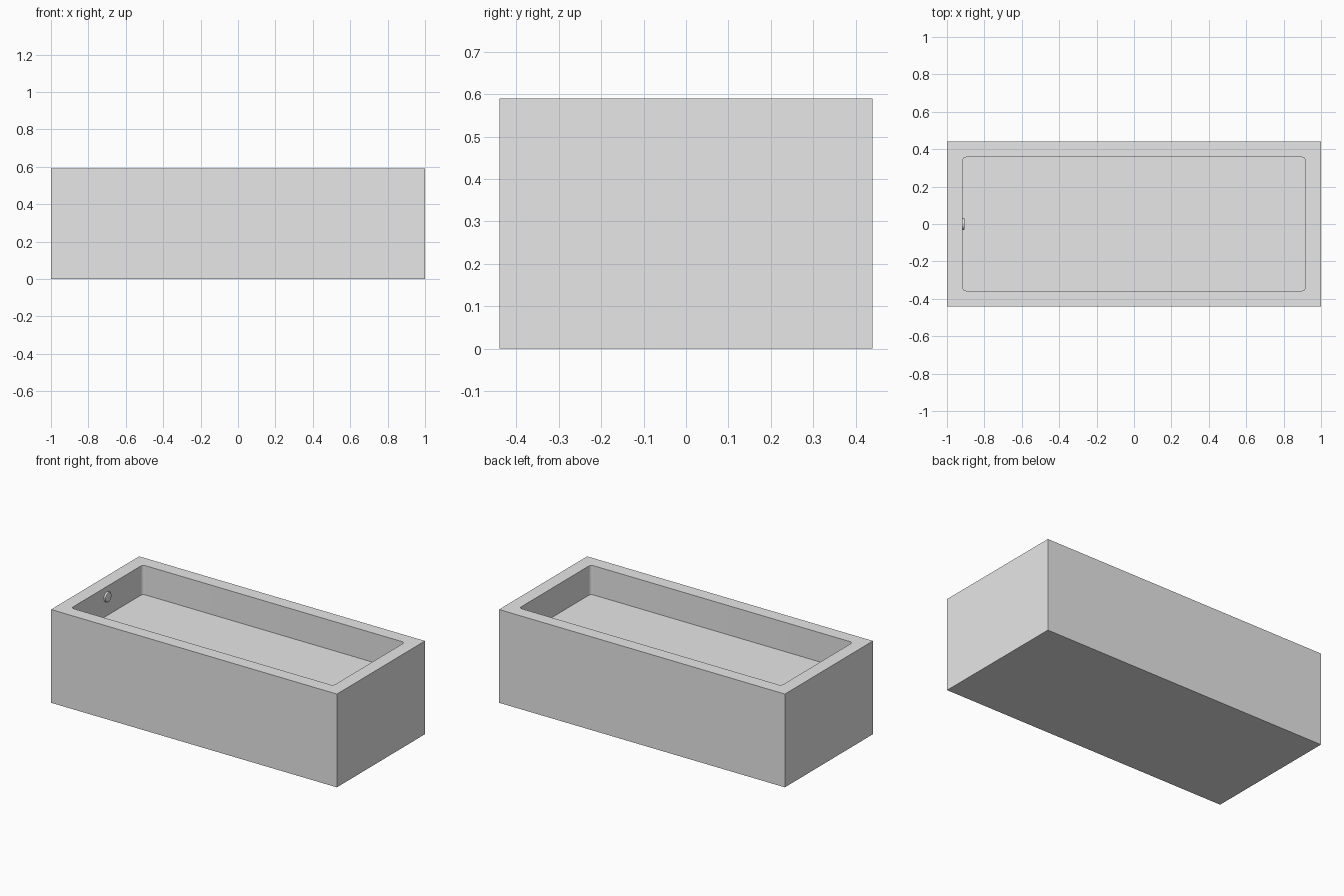
import bpy
import bmesh
import math
from mathutils import Matrix

default = bpy.data.objects.get("Cube")
if default:
    bpy.data.objects.remove(default, do_unlink=True)

LENGTH, WIDTH, HEIGHT = 2.0, 0.88, 0.59
BASIN_X, BASIN_Y, FLOOR_Z = 0.917, 0.357, 0.405
CORNER = 0.02

grey = bpy.data.materials.new("plain grey")
grey.use_nodes = True
grey.diffuse_color = (0.8, 0.8, 0.8, 1)
grey.node_tree.nodes["Principled BSDF"].inputs["Base Color"].default_value = (0.8, 0.8, 0.8, 1)


def make_object(name, bm):
    mesh = bpy.data.meshes.new(name)
    bm.to_mesh(mesh)
    bm.free()
    mesh.materials.append(grey)
    obj = bpy.data.objects.new(name, mesh)
    bpy.context.collection.objects.link(obj)
    return obj


def box(size, z_bottom):
    bm = bmesh.new()
    bmesh.ops.create_cube(bm, size=1)
    bmesh.ops.scale(bm, vec=size, verts=bm.verts)
    bmesh.ops.translate(bm, vec=(0, 0, z_bottom + size[2] / 2), verts=bm.verts)
    return bm


def select_only(obj):
    bpy.ops.object.select_all(action='DESELECT')
    obj.select_set(True)
    bpy.context.view_layer.objects.active = obj


# Solid outer block
tub = make_object("tub_body", box((LENGTH, WIDTH, HEIGHT), 0))

# Basin cutter with rounded upright corners
bm = box((2 * BASIN_X, 2 * BASIN_Y, HEIGHT), FLOOR_Z)
upright = [e for e in bm.edges
           if abs(e.verts[0].co.z - e.verts[1].co.z) > HEIGHT / 2]
bmesh.ops.bevel(bm, geom=upright, offset=CORNER, segments=6, profile=0.5, affect='EDGES')
cutter = make_object("basin_cutter", bm)
cutter.hide_render = True

# Hollow the block
cut = tub.modifiers.new("basin", 'BOOLEAN')
cut.operation = 'DIFFERENCE'
cut.object = cutter
cut.solver = 'EXACT'
select_only(tub)
bpy.ops.object.modifier_apply(modifier=cut.name)
bpy.data.objects.remove(cutter, do_unlink=True)
bpy.ops.object.shade_smooth_by_angle(angle=math.radians(30))

# Overflow cap on the inner end wall
bm = bmesh.new()
bmesh.ops.create_cone(bm, cap_ends=True, segments=24, radius1=0.031, radius2=0.031, depth=0.02,
                      matrix=Matrix.Rotation(math.pi / 2, 4, 'Y'))
rim = [e for e in bm.edges if all(v.co.x > 0 for v in e.verts)]
bmesh.ops.bevel(bm, geom=rim, offset=0.004, segments=2, profile=0.5, affect='EDGES')
cap = make_object("overflow_cap", bm)
cap.location = (-BASIN_X + 0.002, 0, 0.525)
select_only(cap)
bpy.ops.object.shade_smooth_by_angle(angle=math.radians(30))
